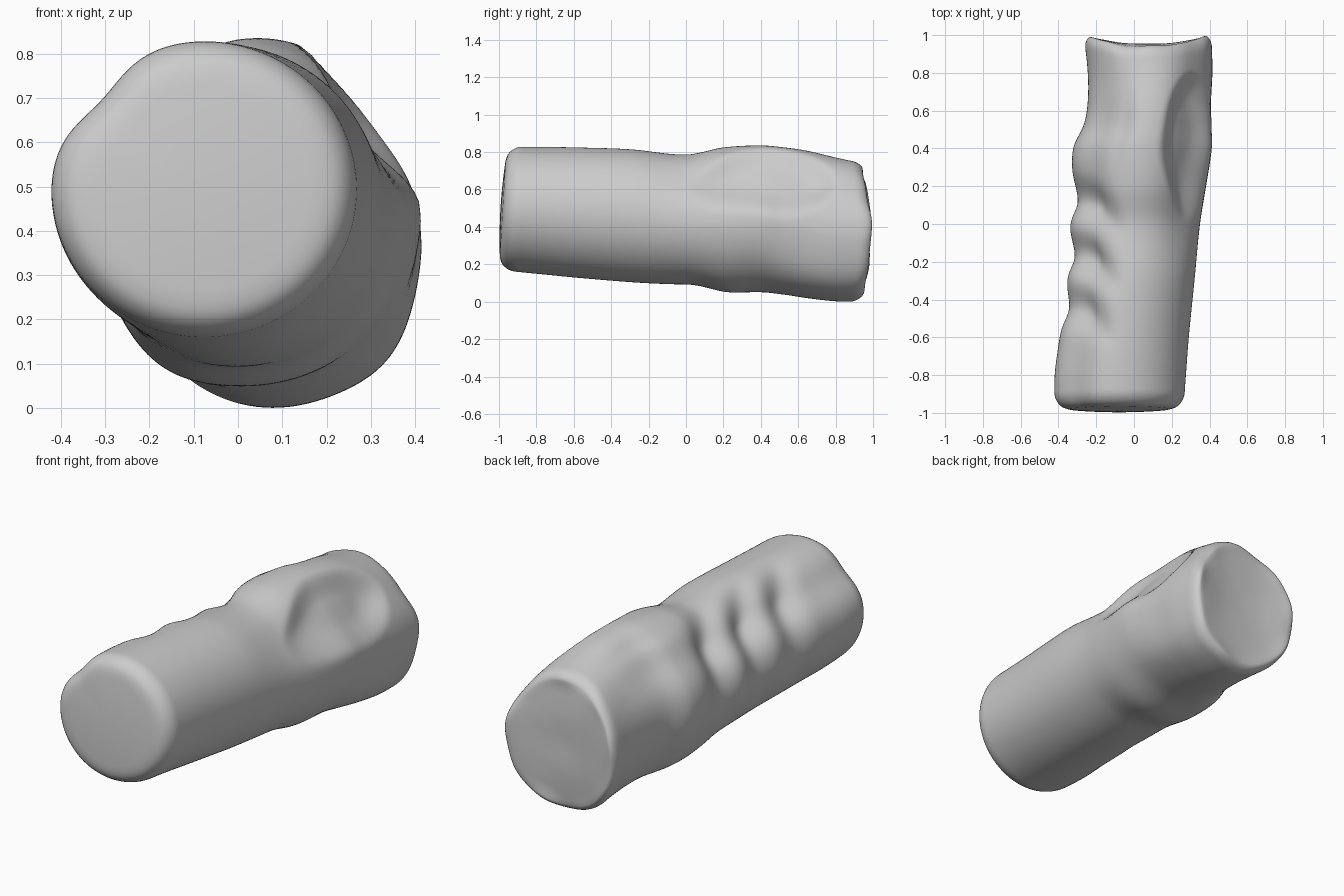
import bpy
import bmesh
from math import cos, sin, pi, radians, exp

cube = bpy.data.objects.get("Cube")
if cube:
    bpy.data.objects.remove(cube)

SEGMENTS = 112
SIDE_RINGS = 130

# Grip outline by station: y, left edge, right edge, bottom, top
OUTLINE = [
    (-1.0, -.42, .262, .17, .828), (-.8, -.42, .275, .15, .828),
    (-.6, -.395, .29, .13, .825), (-.3, -.36, .32, .105, .815),
    (0, -.343, .35, .085, .787), (.2, -.33, .382, .052, .825),
    (.4, -.322, .412, .055, .836), (.53, -.265, .41, .04, .825),
    (.65, -.245, .408, .02, .807), (.8, -.245, .415, .003, .772),
    (1.0, -.27, .41, 0, .735),
]


def outline_at(y):
    """Smooth interpolation between the outline stations."""
    y = max(-1, min(.999, y))
    n = len(OUTLINE)
    i = max(k for k in range(n - 1) if OUTLINE[k][0] <= y)
    a, b = OUTLINE[i], OUTLINE[i + 1]
    p, q = OUTLINE[max(i - 1, 0)], OUTLINE[min(i + 2, n - 1)]
    h = b[0] - a[0]
    t = (y - a[0]) / h
    result = []
    for k in range(1, 5):
        m0 = (b[k] - p[k]) / (b[0] - p[0]) * h
        m1 = (q[k] - a[k]) / (q[0] - a[0]) * h
        result.append((2*t**3 - 3*t**2 + 1) * a[k] + (t**3 - 2*t**2 + t) * m0
                      + (3*t**2 - 2*t**3) * b[k] + (t**3 - t**2) * m1)
    return result


def bell(x, width):
    return exp(-(x / width) ** 2)


def smooth(x):
    x = max(0, min(1, x))
    return x * x * (3 - 2 * x)


def dents(angle, y):
    """Depth pressed into the clay by the fingers and thumb."""
    deg = angle * 180 / pi
    depth = 0
    # Finger grooves on the side opposite the thumb, bowed forward at the ends
    reach = smooth((deg - 90) / 45) * (1 - .75 * smooth((deg - 145) / 80))
    reach *= smooth((238 - deg) / 30)
    bow = -.00003 * (deg - 168) ** 2
    for groove, deep in ((.13, .06), (-.16, .06), (-.44, .05)):
        offset = y - groove - bow
        depth += deep * reach * bell(offset, .1 if offset > 0 else .085)
    # Flat band left by the palm along the upper side
    depth += .033 * bell(deg - 138, 20) * smooth((.95 - y) / .5)
    # Shallow crease on top behind the fingers
    depth += .015 * bell(deg - 112, 9) * bell(y - .48, .2)
    # Flattened shoulder around the thumb
    depth += .03 * bell(deg - 40, 24) * smooth((y + .3) / .5) * (1 - .3 * smooth((y - .7) / .2))
    # Thumb dish, steeper on its upper edge, tapering towards the front
    centre = 45 - 12 * smooth((.4 - y) / .4)
    across = (deg - centre) / (32 if deg > centre else 44)
    along = (y - .5) / (.32 if y > .5 else .5)
    depth += .062 * smooth(1.1 * (1 - across ** 2 - along ** 2))
    # Fuller underside beneath the knuckles and heel
    depth -= .025 * bell(deg - 238, 22) * bell(y - .38, .25)
    depth -= .018 * bell(deg - 318, 20) * smooth((y - .3) / .4)
    depth += .012 * bell(deg - 275, 30) * bell(y - .08, .12)
    return depth


def surface_point(angle, y, scale):
    """Point on the grip; scale shrinks the section towards the end caps."""
    left, right, bottom, top = outline_at(y)
    cx, cz = (left + right) / 2, (bottom + top) / 2
    press = 1 - dents(angle, y) / ((right - left + top - bottom) / 4)
    x = cx + (right - left) / 2 * cos(angle) * scale * press
    z = cz + (top - bottom) / 2 * sin(angle) * scale * press
    # Front end leans back towards the top
    y += .06 * (z - .3) * smooth((-.7 - y) / .3)
    # Pinched side lips and uneven rim on the back end
    back = smooth((y - .75) / .2)
    y += .026 * cos(2 * angle) * back * smooth((scale - .3) / .7)
    y += (.007 * sin(5 * angle + 1) + .004 * sin(9 * angle)) * back * smooth((scale - .8) / .2)
    return x, y, z


# Ring list from the front centre to the back centre: y, section scale
rings = [(-1.004 + .02 * s * s, s) for s in (.15, .3, .45, .6, .7, .78)]
for k in range(1, 9):
    a = k / 8 * pi / 2
    rings.append((-.9 - .088 * cos(a), .8 + .2 * sin(a)))
for k in range(1, SIDE_RINGS):
    rings.append((-.9 + 1.805 * k / SIDE_RINGS, 1))
for k in range(0, 7):
    a = k / 6 * pi / 2
    rings.append((.905 + .06 * sin(a), .9 + .1 * cos(a)))
rings += [(.965 - .015 * (1 - s), s) for s in (.84, .7, .5, .3, .15)]

bm = bmesh.new()
loops = []
for y, scale in rings:
    loops.append([bm.verts.new(surface_point(2 * pi * i / SEGMENTS, y, scale))
                  for i in range(SEGMENTS)])
for a, b in zip(loops, loops[1:]):
    for i in range(SEGMENTS):
        j = (i + 1) % SEGMENTS
        bm.faces.new((a[i], a[j], b[j], b[i]))
for loop, y in ((loops[0], -1.004), (loops[-1], .95)):
    tip = bm.verts.new(surface_point(0, y, 0))
    for i in range(SEGMENTS):
        bm.faces.new((loop[i], loop[(i + 1) % SEGMENTS], tip))
bmesh.ops.recalc_face_normals(bm, faces=bm.faces)

mesh = bpy.data.meshes.new("moulded_grip")
bm.to_mesh(mesh)
bm.free()
grip = bpy.data.objects.new("moulded_grip", mesh)
bpy.context.collection.objects.link(grip)

# Plain grey clay
clay = bpy.data.materials.new("grey_clay")
clay.use_nodes = True
colour = (.6, .6, .6, 1)
clay.diffuse_color = colour
clay.node_tree.nodes["Principled BSDF"].inputs["Base Color"].default_value = colour
mesh.materials.append(clay)

bpy.ops.object.select_all(action='DESELECT')
grip.select_set(True)
bpy.context.view_layer.objects.active = grip
bpy.ops.object.shade_smooth_by_angle(angle=radians(50))
